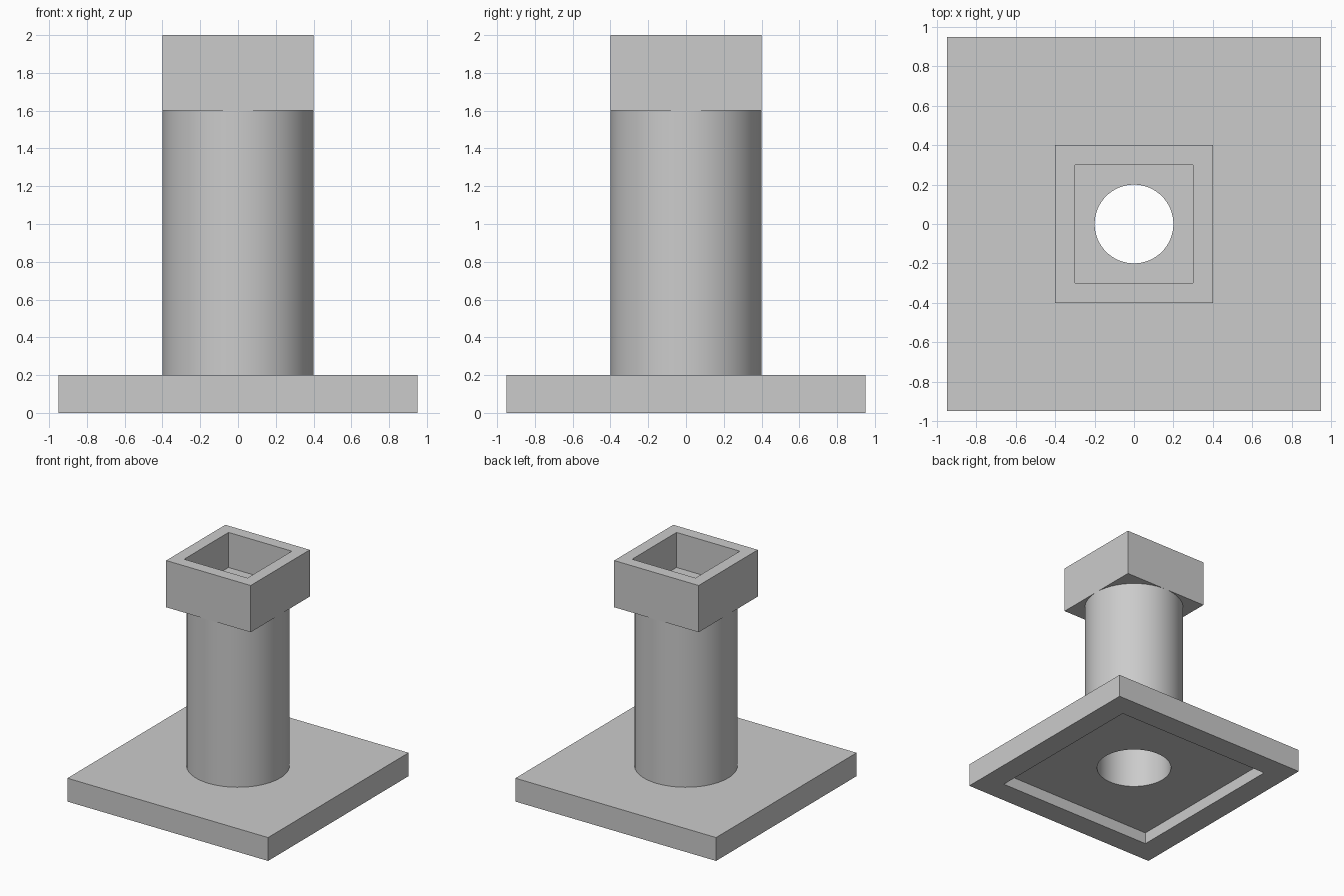
import bpy
import math

if "Cube" in bpy.data.objects:
    bpy.data.objects.remove(bpy.data.objects["Cube"])

grey = bpy.data.materials.new("grey")
grey.diffuse_color = (0.6, 0.6, 0.6, 1)
grey.use_nodes = True
grey.node_tree.nodes["Principled BSDF"].inputs["Base Color"].default_value = grey.diffuse_color
SEGMENTS = 64


def box(name, half, z0, z1):
    """Square block of half-width `half` between two heights."""
    bpy.ops.mesh.primitive_cube_add(size=1, location=(0, 0, (z0 + z1) / 2))
    ob = bpy.context.object
    ob.name = name
    ob.scale = (2 * half, 2 * half, z1 - z0)
    bpy.ops.object.transform_apply(location=True, rotation=False, scale=True)
    ob.data.materials.append(grey)
    return ob


def rod(name, radius, z0, z1):
    """Upright cylinder between two heights."""
    bpy.ops.mesh.primitive_cylinder_add(vertices=SEGMENTS, radius=radius, depth=z1 - z0,
                                        location=(0, 0, (z0 + z1) / 2))
    ob = bpy.context.object
    ob.name = name
    ob.data.materials.append(grey)
    return ob


def cut(part, *cutters):
    """Subtract the cutters, then shade round walls smooth."""
    for cutter in cutters:
        mod = part.modifiers.new(cutter.name, 'BOOLEAN')
        mod.operation = 'DIFFERENCE'
        mod.solver = 'EXACT'
        mod.object = cutter
        bpy.context.view_layer.objects.active = part
        bpy.ops.object.modifier_apply(modifier=mod.name)
        bpy.data.objects.remove(cutter, do_unlink=True)
    bpy.ops.object.select_all(action='DESELECT')
    part.select_set(True)
    bpy.context.view_layer.objects.active = part
    bpy.ops.object.shade_smooth_by_angle(angle=math.radians(30))


# Base plate with a shallow square recess underneath and a round bore
cut(box("base_plate", 0.95, 0.0, 0.2),
    box("base_recess", 0.75, -0.1, 0.1),
    rod("base_bore", 0.3, -0.2, 0.4))

# Hollow round column
cut(rod("column", 0.4, 0.2, 1.6),
    rod("column_bore", 0.3, 0.1, 1.7))

# Square socket on top, with a smaller drain hole in its floor
cut(box("top_socket", 0.4, 1.6, 2.0),
    box("socket_recess", 0.3, 1.7, 2.1),
    rod("socket_hole", 0.2, 1.5, 1.8))
